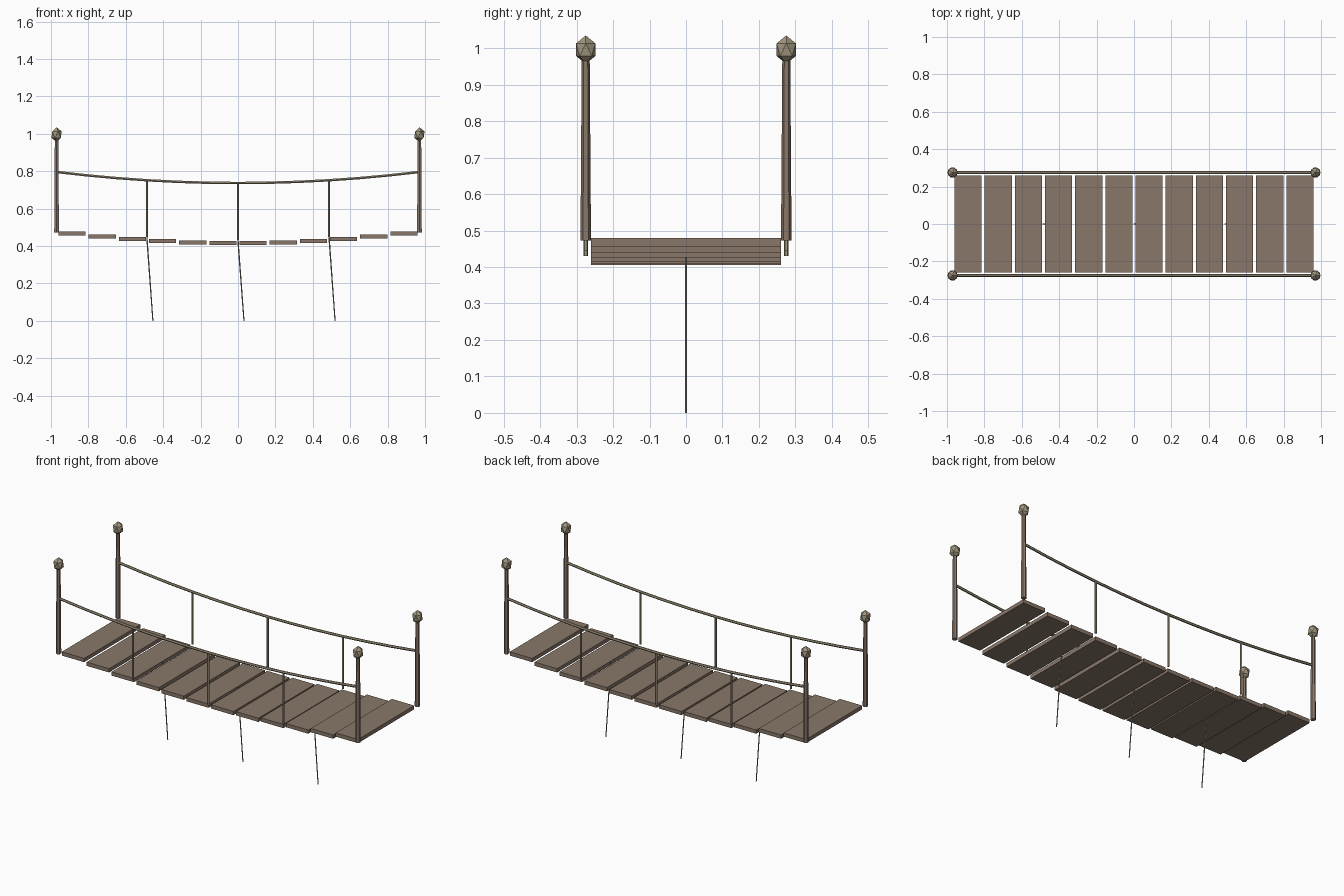
import bpy
from math import pi
from mathutils import Vector

cube = bpy.data.objects.get("Cube")
if cube:
    bpy.data.objects.remove(cube, do_unlink=True)


def material(name, rgb):
    mat = bpy.data.materials.new(name)
    mat.use_nodes = True
    mat.diffuse_color = (*rgb, 1)
    mat.node_tree.nodes["Principled BSDF"].inputs["Base Color"].default_value = (*rgb, 1)
    return mat


wood = material("brown_wood", (0.25, 0.185, 0.14))
rope = material("tan_rope", (0.36, 0.31, 0.21))


def finish(name, mat):
    obj = bpy.context.object
    obj.name = name
    obj.data.materials.append(mat)
    return obj


def rod(name, start, end, r1, r2, mat, sides=6):
    """Tapered faceted rod between two points."""
    start, end = Vector(start), Vector(end)
    axis = end - start
    bpy.ops.mesh.primitive_cone_add(vertices=sides, radius1=r1, radius2=r2,
                                    depth=axis.length, location=(start + end) / 2)
    obj = finish(name, mat)
    obj.rotation_euler = axis.to_track_quat("Z", "Y").to_euler()
    return obj


def deck_z(x):
    return 0.416 + 0.066 * x * x


def rail_z(x):
    return 0.737 + 0.063 * x * x


def handrail(name, y):
    """Sagging rope swept along a parabola."""
    steps = 12
    curve = bpy.data.curves.new(name, "CURVE")
    curve.dimensions = "3D"
    curve.bevel_depth = 0.0075
    curve.bevel_resolution = 1
    curve.use_fill_caps = True
    line = curve.splines.new("POLY")
    line.points.add(steps)
    for i, p in enumerate(line.points):
        x = 0.965 * (2 * i / steps - 1)
        p.co = (x, y, rail_z(x), 1)
    line.use_smooth = False
    curve.materials.append(rope)
    bpy.context.collection.objects.link(bpy.data.objects.new(name, curve))


# Deck planks stepping along the sag
for i in range(12):
    x = 0.1613 * (i - 5.5)
    bpy.ops.mesh.primitive_cube_add(size=1, location=(x, 0, deck_z(x)))
    plank = finish(f"deck_plank_{i + 1}", wood)
    plank.scale = (0.145, 0.52, 0.022)

# Posts, finials, handrails and hangers on both sides
for side, y in (("front", -0.275), ("back", 0.275)):
    for end, x in (("right", -0.97), ("left", 0.97)):
        rod(f"{side}_{end}_post", (x, y, 0.473), (x, y, 0.965), 0.0145, 0.011, wood)
        bpy.ops.mesh.primitive_ico_sphere_add(subdivisions=1, radius=1, location=(x, y, 0.996))
        finial = finish(f"{side}_{end}_finial", rope)
        finial.scale = (0.031, 0.031, 0.039)
    handrail(f"{side}_handrail", y)
    for i in (-1, 0, 1):
        x = 0.487 * i
        rod(f"{side}_hanger_{i + 2}", (x, y, deck_z(x) + 0.014), (x, y, rail_z(x)),
            0.006, 0.006, rope)

# Loose ropes trailing under the deck
for i in (-1, 0, 1):
    x = 0.487 * i
    rod(f"trailing_rope_{i + 2}", (x + 0.032, 0, 0), (x, 0, deck_z(x) + 0.012),
        0.003, 0.0035, rope)
